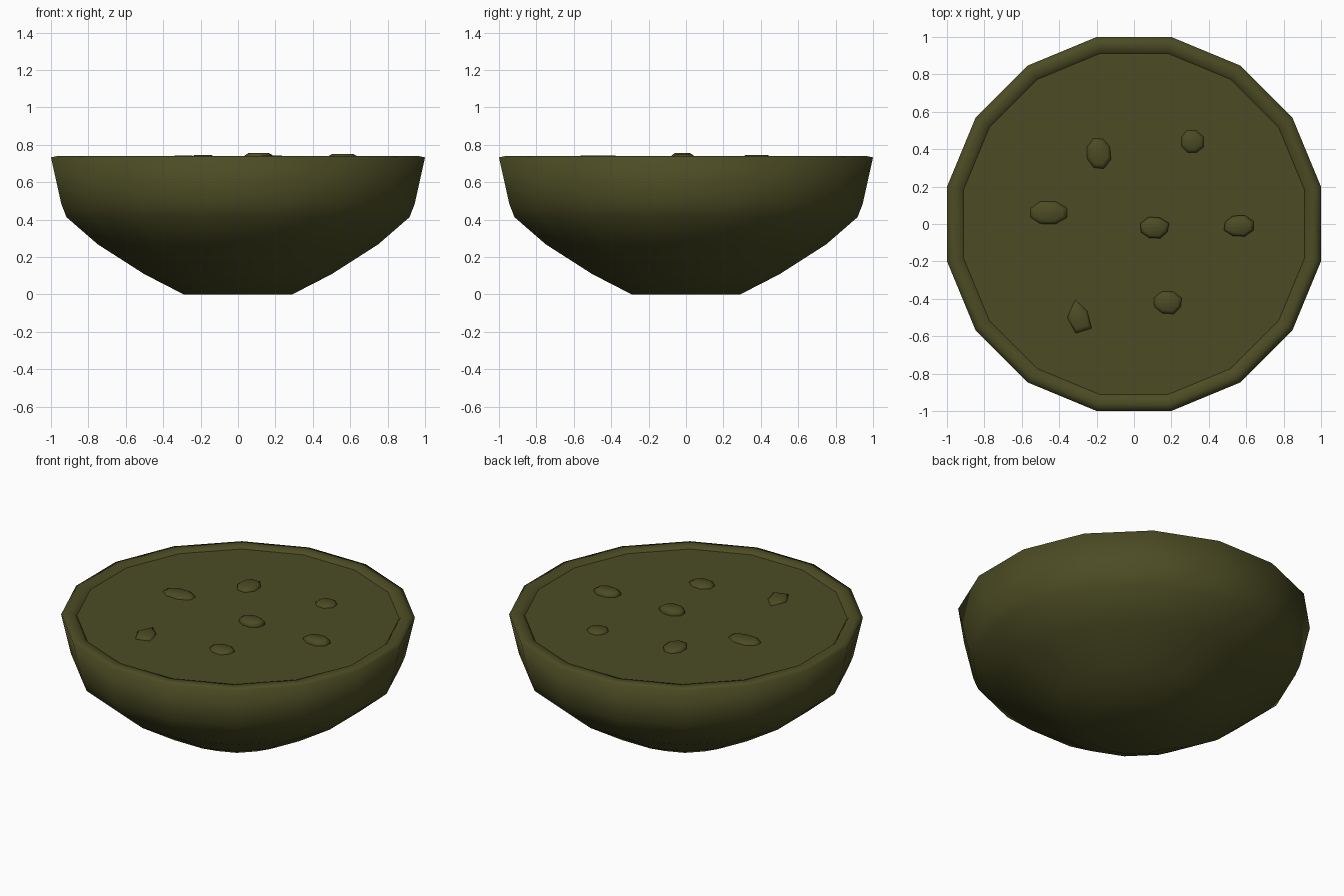
import bpy, bmesh, random
from math import cos, sin, pi

random.seed(4)
cube = bpy.data.objects.get("Cube")
if cube:
    bpy.data.objects.remove(cube, do_unlink=True)

olive = bpy.data.materials.new("dark olive")
olive.use_nodes = True
colour = (0.072, 0.072, 0.018, 1)
olive.diffuse_color = colour
olive.node_tree.nodes["Principled BSDF"].inputs["Base Color"].default_value = colour


def ring(bm, sides, rx, ry, z, centre=(0, 0), wobble=None):
    """Add a loop of vertices; wobble scales each corner's radius."""
    verts = []
    for i in range(sides):
        a = 2 * pi * (i + 0.5) / sides
        w = wobble[i] if wobble else 1
        verts.append(bm.verts.new((centre[0] + rx * w * cos(a),
                                   centre[1] + ry * w * sin(a), z)))
    return verts


def bridge(bm, low, high):
    n = len(low)
    for i in range(n):
        j = (i + 1) % n
        bm.faces.new((low[i], low[j], high[j], high[i]))


def finish(bm, name, smooth):
    mesh = bpy.data.meshes.new(name)
    for f in bm.faces:
        f.smooth = smooth
    bm.to_mesh(mesh)
    bm.free()
    mesh.materials.append(olive)
    bpy.context.collection.objects.link(bpy.data.objects.new(name, mesh))


SIDES = 16
CORNER = 1 / cos(pi / SIDES)   # flat-to-flat half width -> corner radius

# Bowl: lathed wall with a rounded lip turning inward
profile = [(0.29, 0), (0.5, 0.108), (0.75, 0.268), (0.917, 0.413), (0.945, 0.485),
           (1.0, 0.733), (0.96, 0.741), (0.92, 0.735), (0.9, 0.70)]
bm = bmesh.new()
rings = [ring(bm, SIDES, r * CORNER, r * CORNER, z) for r, z in profile]
bm.faces.new(rings[0][::-1])
for low, high in zip(rings, rings[1:]):
    bridge(bm, low, high)
finish(bm, "bowl", True)

# Flat surface of the filling
bm = bmesh.new()
bm.faces.new(ring(bm, SIDES, 0.912 * CORNER, 0.912 * CORNER, 0.725))
finish(bm, "filling", False)

# Chunks poking out: x, y, half width, half depth, top height, sides
chunks = [(-0.19, 0.38, 0.07, 0.087, 0.745, 8), (0.31, 0.44, 0.065, 0.067, 0.74, 8),
          (-0.46, 0.06, 0.107, 0.063, 0.74, 8), (0.11, -0.02, 0.08, 0.062, 0.755, 8),
          (0.56, -0.01, 0.082, 0.058, 0.75, 8), (0.18, -0.42, 0.082, 0.064, 0.742, 8),
          (-0.29, -0.5, 0.08, 0.1, 0.742, 5)]
for k, (x, y, rx, ry, top, sides) in enumerate(chunks, 1):
    bm = bmesh.new()
    wobble = [random.uniform(0.93, 1.08) for _ in range(sides)]
    if sides == 5:                      # wedge-shaped chunk
        wobble = [0.62, 1.0, 0.85, 0.9, 1.0]
    loops = [ring(bm, sides, rx * s, ry * s, z, (x, y), wobble)
             for s, z in ((1.0, 0.70), (0.98, top - 0.012), (0.72, top))]
    bm.faces.new(loops[0][::-1])
    bridge(bm, loops[0], loops[1])
    bridge(bm, loops[1], loops[2])
    bm.faces.new(loops[2])
    finish(bm, f"chunk_{k}", True)
